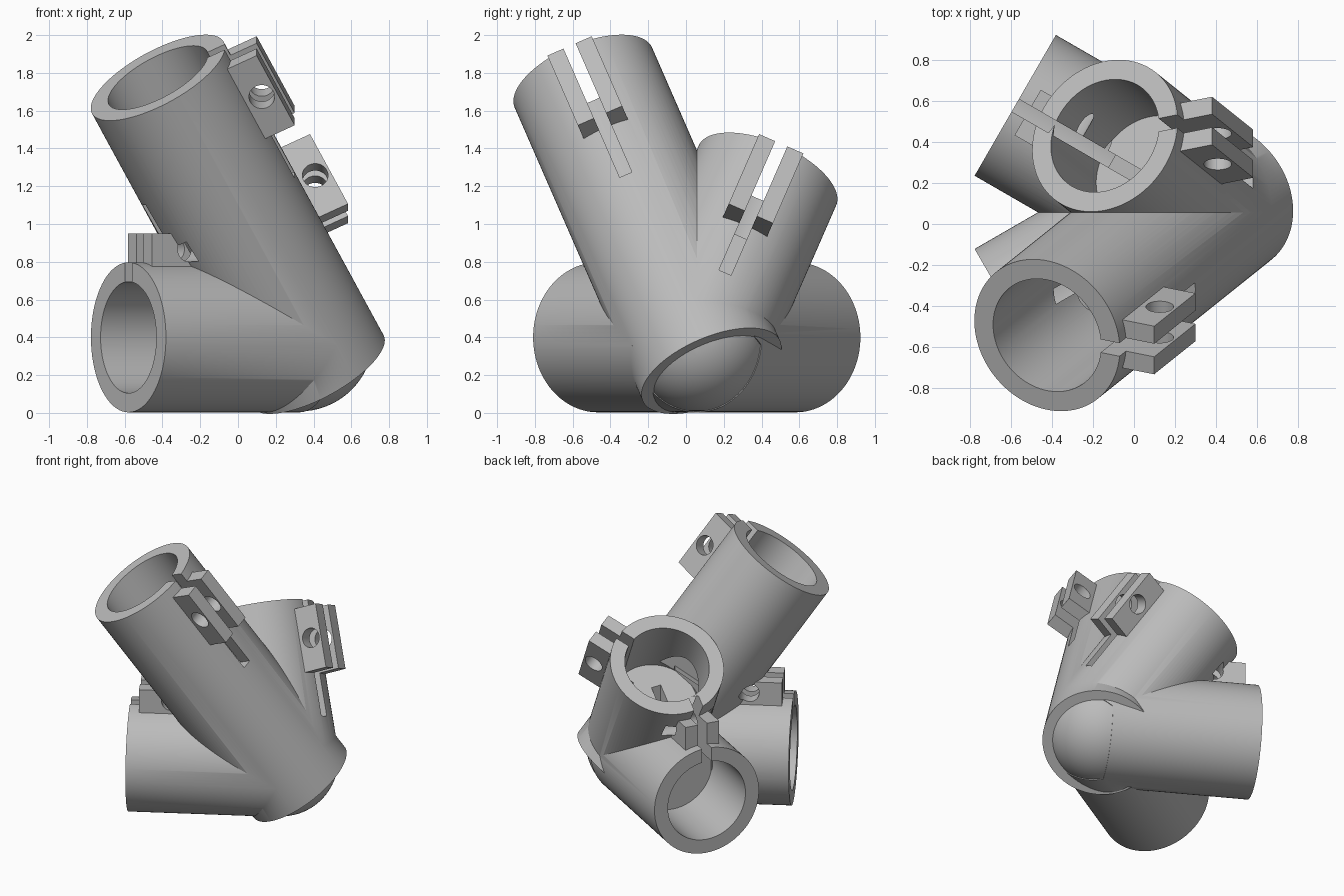
import bpy, bmesh, math
from mathutils import Vector, Matrix

cube = bpy.data.objects.get("Cube")
if cube:
    bpy.data.objects.remove(cube, do_unlink=True)

NODE = Vector((0.325, 0.057, 0.4))
OUTER, INNER, BALL = 0.397, 0.295, 0.392
EAR_START, EAR_END, EAR_TIP, EAR_HALF = 0.07, 0.52, 0.55, 0.128
SLIT_LENGTH, SLIT_HALF = 0.825, 0.035
BOLT_RADIUS = 0.068

grey = bpy.data.materials.new("plain grey")
grey.use_nodes = True
grey.diffuse_color = (0.5, 0.5, 0.5, 1)
grey.node_tree.nodes["Principled BSDF"].inputs["Base Color"].default_value = (0.5, 0.5, 0.5, 1)


def make(name, bm):
    bmesh.ops.recalc_face_normals(bm, faces=bm.faces)
    mesh = bpy.data.meshes.new(name)
    bm.to_mesh(mesh)
    bm.free()
    mesh.materials.append(grey)
    obj = bpy.data.objects.new(name, mesh)
    bpy.context.collection.objects.link(obj)
    return obj


def rod(name, a, b, radius, sides=112):
    axis = b - a
    place = Matrix.Translation((a + b) / 2) @ axis.to_track_quat('Z', 'Y').to_matrix().to_4x4()
    bm = bmesh.new()
    bmesh.ops.create_cone(bm, cap_ends=True, segments=sides, radius1=radius,
                          radius2=radius, depth=axis.length, matrix=place)
    return make(name, bm)


def block(name, frame, low, high):
    low, high = Vector(low), Vector(high)
    size = Matrix.Diagonal((*(high - low), 1))
    bm = bmesh.new()
    bmesh.ops.create_cube(bm, size=1, matrix=frame @ Matrix.Translation((low + high) / 2) @ size)
    return make(name, bm)


solids, cutters = [], []


def socket(name, direction, length, clamp_toward, back, bore_start):
    """Tube with a split clamp; frame axes are radial, across the slit, and inward."""
    d = Vector(direction).normalized()
    toward = Vector(clamp_toward)
    radial = (toward - d * toward.dot(d)).normalized()
    across = (-d).cross(radial)
    end = NODE + d * length
    frame = Matrix.Translation(end) @ Matrix((radial, across, -d)).transposed().to_4x4()
    solids.append(rod(name + "_tube", NODE - d * back, end, OUTER))
    solids.append(block(name + "_ears", frame, (0.31, -EAR_HALF, EAR_START),
                        (EAR_TIP, EAR_HALF, EAR_END)))
    cutters.append(rod(name + "_bore", NODE + d * bore_start, end + d * 0.1, INNER))
    cutters.append(block(name + "_slit", frame, (0.2, -SLIT_HALF, -0.1),
                         (0.7, SLIT_HALF, SLIT_LENGTH)))
    bolt_depth = (EAR_START + EAR_END) / 2
    cutters.append(rod(name + "_bolt_hole", frame @ Vector((0.468, -0.2, bolt_depth)),
                       frame @ Vector((0.468, 0.2, bolt_depth)), BOLT_RADIUS, 40))


# Two raised tubes and two level tubes
X, Z = (1, 0, 0), (0, 0, 1)
socket("front_raised", (-0.447, -0.358, 0.82), 1.677, X, 0.217, 0.6)
socket("back_raised", (-0.447, 0.358, 0.82), 1.045, X, 0, 0.55)
socket("front_level", (-0.866, -0.5, 0), 1.045, Z, 0, 0.5)
socket("back_level", (-0.866, 0.5, 0), 1.045, Z, 0, 0.5)

# Ball closing the joint
bm = bmesh.new()
bmesh.ops.create_uvsphere(bm, u_segments=72, v_segments=36, radius=BALL,
                          matrix=Matrix.Translation(NODE))
solids.append(make("joint_ball", bm))

# Fuse the solids, then cut bores, slits and bolt holes
joint = solids.pop(0)
joint.name = "pipe_joint"
bpy.context.view_layer.objects.active = joint
joint.select_set(True)
for group, operation in ((solids, 'UNION'), (cutters, 'DIFFERENCE')):
    for part in group:
        mod = joint.modifiers.new(part.name, 'BOOLEAN')
        mod.operation = operation
        mod.solver = 'EXACT'
        mod.object = part
        bpy.ops.object.modifier_apply(modifier=mod.name)
        bpy.data.objects.remove(part, do_unlink=True)

bpy.ops.object.shade_smooth_by_angle(angle=math.radians(25))
